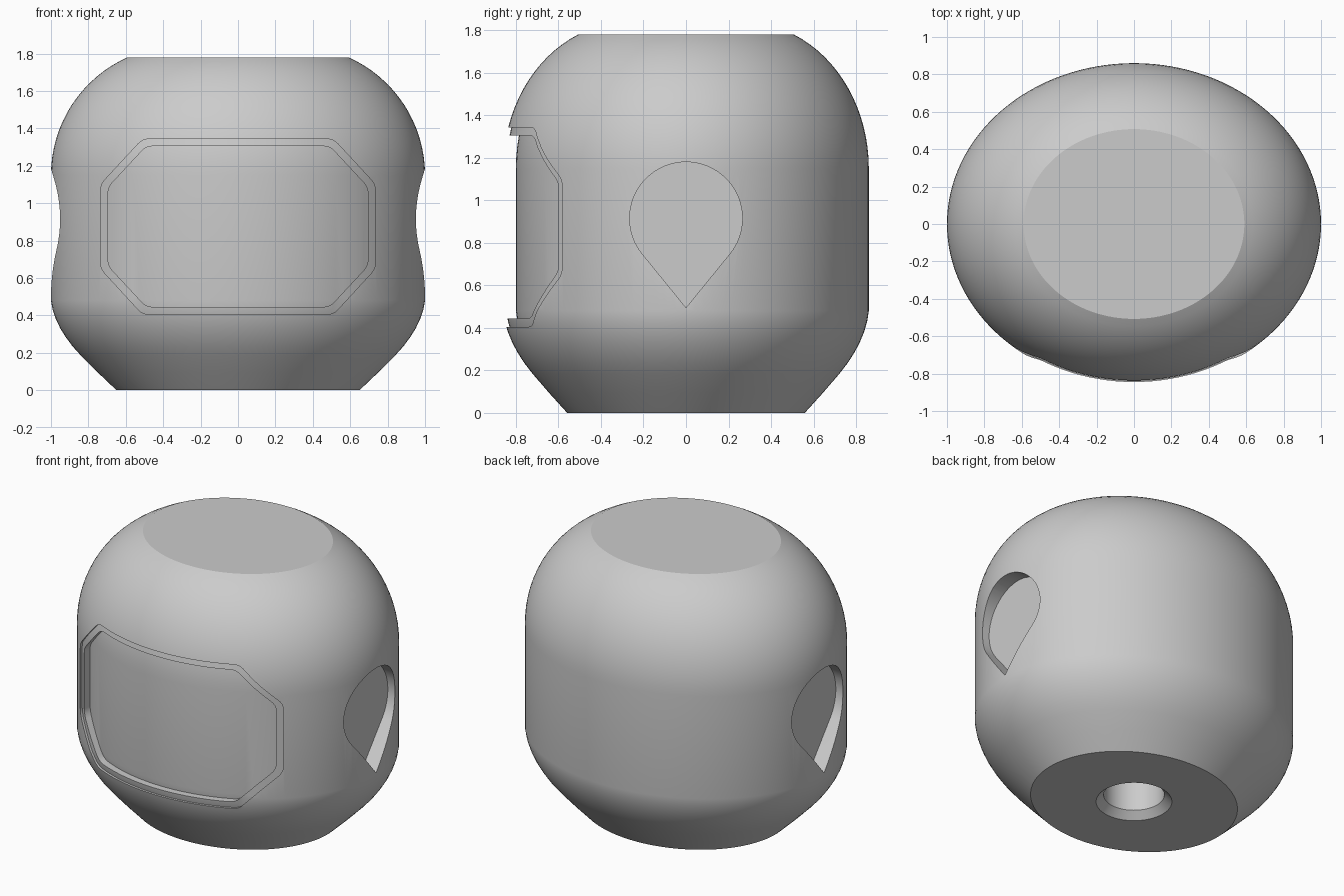
import bpy, bmesh, math

if "Cube" in bpy.data.objects:
    bpy.data.objects.remove(bpy.data.objects["Cube"])

SEG = 128
DEPTH = 0.86          # half depth of the oval body (half width is 1)

grey = bpy.data.materials.new("plain_grey")
grey.diffuse_color = (0.6, 0.6, 0.6, 1)
grey.use_nodes = True
grey.node_tree.nodes["Principled BSDF"].inputs["Base Color"].default_value = grey.diffuse_color


def make_object(name, bm):
    bmesh.ops.recalc_face_normals(bm, faces=bm.faces)
    mesh = bpy.data.meshes.new(name)
    bm.to_mesh(mesh)
    bm.free()
    mesh.materials.append(grey)
    obj = bpy.data.objects.new(name, mesh)
    bpy.context.collection.objects.link(obj)
    return obj


def loft(name, rings):
    """Skin a list of equal-length point rings and cap both ends."""
    bm = bmesh.new()
    loops = [[bm.verts.new(p) for p in ring] for ring in rings]
    n = len(loops[0])
    for a, b in zip(loops, loops[1:]):
        for i in range(n):
            j = (i + 1) % n
            bm.faces.new((a[i], a[j], b[j], b[i]))
    bm.faces.new(loops[0])
    bm.faces.new(loops[-1])
    return make_object(name, bm)


def oval_solid(name, profile, rx, ry):
    turn = [2 * math.pi * i / SEG for i in range(SEG)]
    return loft(name, [[(r * rx * math.cos(t), r * ry * math.sin(t), z) for t in turn]
                       for r, z in profile])


def cut(target, cutter):
    mod = target.modifiers.new("cut", 'BOOLEAN')
    mod.operation = 'DIFFERENCE'
    mod.solver = 'EXACT'
    mod.object = cutter
    bpy.context.view_layer.objects.active = target
    bpy.ops.object.modifier_apply(modifier=mod.name)
    bpy.data.objects.remove(cutter)


def rounded(points, size=0.035):
    """Round each corner of a polygon with a short curve."""
    out = []
    n = len(points)
    for i, (x, z) in enumerate(points):
        ends = []
        for qx, qz in (points[i - 1], points[(i + 1) % n]):
            d = math.hypot(qx - x, qz - z)
            ends.append((x + (qx - x) * size / d, z + (qz - z) * size / d))
        (ax, az), (bx, bz) = ends
        for k in range(5):
            t = k / 4
            u, v, w = (1 - t) ** 2, 2 * t * (1 - t), t * t
            out.append((u * ax + v * x + w * bx, u * az + v * z + w * bz))
    return out


# Body profile: sloped base, upright wall, domed shoulder, flat top
profile = [(0.65, 0), (0.75, 0.095), (0.84, 0.185), (0.885, 0.235), (0.92, 0.282),
           (0.95, 0.33), (0.974, 0.38), (0.991, 0.43), (1, 0.48)]
R, Z0 = 0.689, 1.15
top_angle = math.asin((1.78 - Z0) / R)
for i in range(17):
    a = top_angle * i / 16
    profile.append((1 - R + R * math.cos(a), Z0 + R * math.sin(a)))

body = oval_solid("helmet_body", profile, 1, DEPTH)

# Front window: a shallow lip, then a deeper panel, both following the body curve
for x1, x2, z1, z2, z3, z4, depth in (
        (0.51, 0.735, 0.405, 0.65, 1.10, 1.343, 0.015),
        (0.49, 0.695, 0.445, 0.665, 1.085, 1.305, 0.06)):
    half = [(x1, z1), (x2, z2), (x2, z3), (x1, z4)]
    outline = rounded(half + [(-x, z) for x, z in reversed(half)])
    window = loft("window_cutter", [[(x, y, z) for x, z in outline] for y in (-1.2, -0.3)])
    cut(window, oval_solid("window_floor", profile, 1 - depth, DEPTH - depth))
    cut(body, window)

# Teardrop recess on each side
cz, r, tip = 0.915, 0.265, 0.495
tangent = math.acos(r / (cz - tip))
start, sweep = -math.pi / 2 + tangent, 2 * math.pi - 2 * tangent
drop = [(r * math.cos(start + sweep * i / 56), cz + r * math.sin(start + sweep * i / 56))
        for i in range(57)] + [(0, tip)]
for side in (-1, 1):
    cut(body, loft("side_cutter", [[(side * x, y, z) for y, z in drop] for x in (0.90, 1.2)]))

# Chamfered neck socket underneath
cut(body, oval_solid("socket_cutter", [(0.275, -0.05), (0.18, 0.045), (0.18, 0.25)], 1, 1))

# Smooth shading with crisp rims
bpy.ops.object.select_all(action='DESELECT')
body.select_set(True)
bpy.context.view_layer.objects.active = body
bpy.ops.object.shade_smooth_by_angle(angle=math.radians(22))
